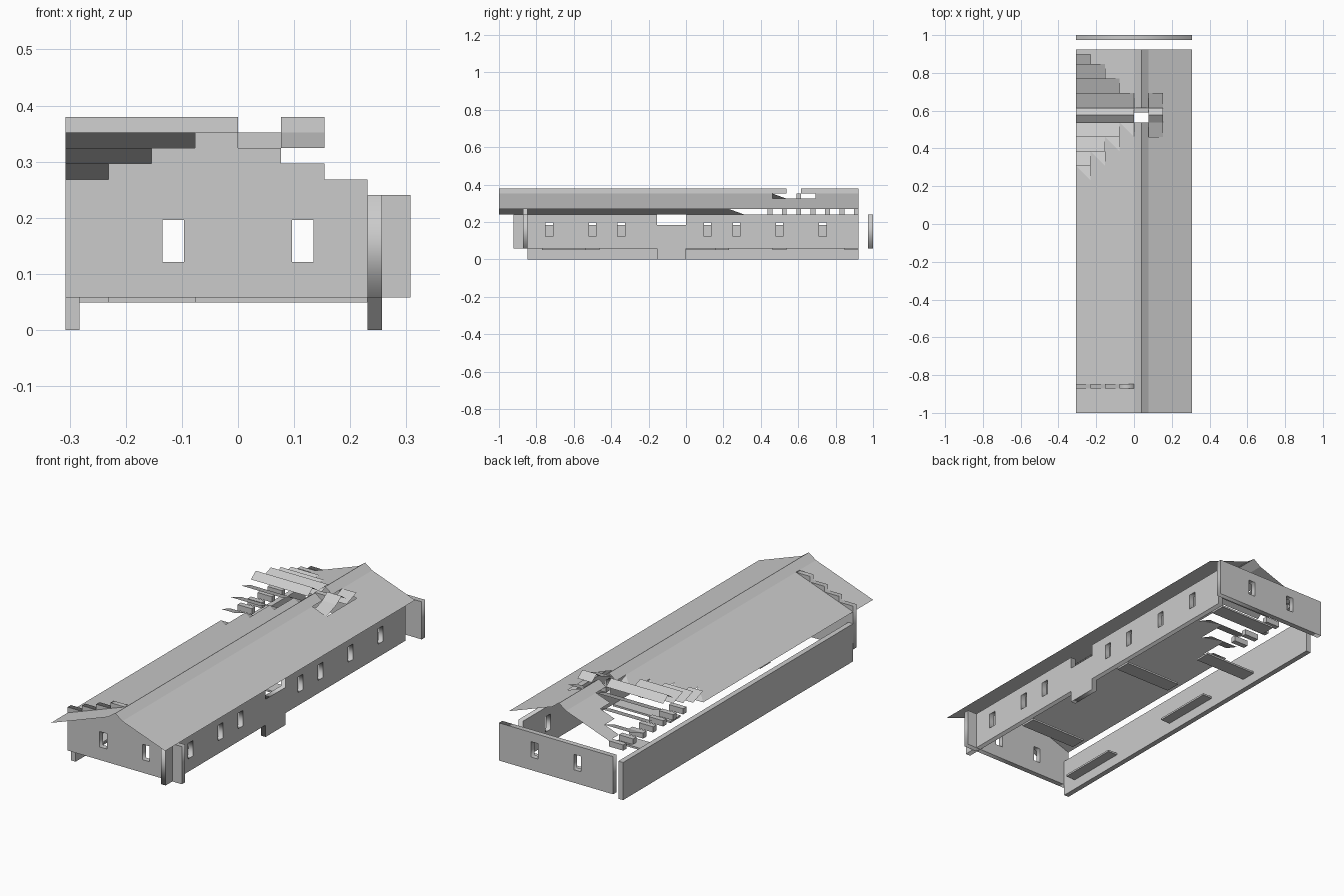
import bpy, math

if "Cube" in bpy.data.objects:
    bpy.data.objects.remove(bpy.data.objects["Cube"])

U = 1 / 13          # plan grid cell
P = 0.0277          # rise per roof cell
T = U / 3           # wall thickness
FLOOR, EAVE = 0.0577, 0.241


def mesh(name, polys):
    """One object from a list of polygons given as coordinate tuples."""
    verts, faces, index = [], [], {}
    for poly in polys:
        face = []
        for p in poly:
            key = tuple(round(c, 5) for c in p)
            if key not in index:
                index[key] = len(verts)
                verts.append(key)
            face.append(index[key])
        faces.append(face)
    me = bpy.data.meshes.new(name)
    me.from_pydata(verts, [], faces)
    ob = bpy.data.objects.new(name, me)
    bpy.context.collection.objects.link(ob)
    return ob


def box(name, x0, x1, y0, y1, z0, z1):
    bpy.ops.mesh.primitive_cube_add(size=1, location=((x0 + x1) / 2, (y0 + y1) / 2, (z0 + z1) / 2))
    ob = bpy.context.object
    ob.name = name
    ob.scale = (x1 - x0, y1 - y0, z1 - z0)
    return ob


def panel(name, outline, holes, axis, pos):
    """Wall of thickness T from an outline with window holes; pos is its low face."""
    cu = bpy.data.curves.new(name, 'CURVE')
    cu.dimensions = '2D'
    cu.fill_mode = 'BOTH'
    cu.extrude = T / 2
    for pts in [outline] + holes:
        sp = cu.splines.new('POLY')
        sp.points.add(len(pts) - 1)
        for q, (a, b) in zip(sp.points, pts):
            q.co = (a, b, 0, 1)
        sp.use_cyclic_u = True
    ob = bpy.data.objects.new(name, cu)
    bpy.context.collection.objects.link(ob)
    mid = pos + T / 2
    if axis == 'y':
        ob.location, ob.rotation_euler = (0, mid, 0), (math.pi / 2, 0, 0)
    else:
        ob.location, ob.rotation_euler = (mid, 0, 0), (math.pi / 2, 0, math.pi / 2)
    bpy.ops.object.select_all(action='DESELECT')
    ob.select_set(True)
    bpy.context.view_layer.objects.active = ob
    bpy.ops.object.convert(target='MESH')


def window(c):
    c *= U
    return [(c - U / 4, 0.121), (c + U / 4, 0.121), (c + U / 4, 0.196), (c - U / 4, 0.196)]


# Front wall with stepped gable
gable = [(-4 * U, FLOOR)]
for i, n in enumerate([1, 2, 3, 4, 3, 2, 1, 0]):
    gable += [((i - 4) * U, EAVE + n * P), ((i - 3) * U, EAVE + n * P)]
gable.append((4 * U, FLOOR))
panel("front_wall", gable, [window(-1.5), window(1.5)], 'y', -11 * U - T)

# Back wall, set away from the house
panel("back_wall", [(-4 * U, FLOOR), (4 * U, FLOOR), (4 * U, EAVE), (-4 * U, EAVE)],
      [window(-1.5), window(1.5)], 'y', 13 * U - T)

# Right wall with lowered door section
LOW = EAVE - FLOOR
panel("right_wall",
      [(-12 * U, FLOOR), (-2 * U, FLOOR), (-2 * U, 0), (0, 0), (0, FLOOR), (12 * U, FLOOR),
       (12 * U, EAVE), (0, EAVE), (0, LOW), (-2 * U, LOW), (-2 * U, EAVE), (-12 * U, EAVE)],
      [window(c) for c in (-9.5, -6.5, -4.5, 1.5, 3.5, 6.5, 9.5)], 'x', 3 * U)

# Left wall, sunk to the ground
box("left_wall", -4 * U, -4 * U + T, -11 * U, 12 * U, 0, LOW)

# Floor slabs
for k, (x0, x1, y0, y1) in enumerate([(-4, -3, -10, -6), (-4, -3, -1, 3), (-1, 3, -7, -6),
                                      (-1, 3, 2, 3), (-4, 0, 6, 7), (-1, 3, 11, 12)]):
    box(f"floor_slab_{k}", x0 * U, x1 * U, y0 * U, y1 * U, 0.0487, FLOOR)


def along_y(x0, x1, y0, y1, za, zb):
    """Roof sheet sloping across x."""
    return [(x0 * U, y0 * U, za), (x1 * U, y0 * U, zb), (x1 * U, y1 * U, zb), (x0 * U, y1 * U, za)]


def along_x(x0, x1, y0, y1, za, zb):
    """Roof sheet sloping across y."""
    return [(x0 * U, y0 * U, za), (x1 * U, y0 * U, za), (x1 * U, y1 * U, zb), (x0 * U, y1 * U, zb)]


TOP = EAVE + 4 * P
PEAK = TOP + P
main, dormer = [], []

# Left slope in strips, cut back in steps around the side gable
for i in range(4):
    x, z = i - 4, EAVE + i * P
    main.append(along_y(x, x + 1, -13, 3 + i, z, z + P))
    if i:
        main.append(along_y(x, x + 1, 12 - i, 12, z, z + P))
    # corner tile
    a, b, c, d = along_y(x, x + 1, 3 + i, 4 + i, z, z + P)
    c = (c[0], c[1], z)
    dormer += [(a, b, d), (b, c, d)]
    # saw-tooth side gable tiles
    for j in range(4 + i, 7):
        zj = EAVE + (j - 3) * P
        dormer.append(along_x(x, x + 1, j, j + 1, zj + P, zj))
    for j in range(8, 12 - i):
        zj = EAVE + (11 - j) * P
        dormer.append(along_x(x, x + 1, j, j + 1, zj, zj + P))

# Main ridge, open where the side gable crosses
for y0, y1 in ((-13, 7), (8, 12)):
    main += [along_y(0, 0.5, y0, y1, TOP, PEAK), along_y(0.5, 1, y0, y1, PEAK, TOP)]

# Right slope with the small opening
for y0, y1 in ((-13, 6), (9, 12)):
    main.append(along_y(1, 2, y0, y1, TOP, TOP - P))
main.append(along_y(2, 4, -13, 12, TOP - P, TOP - 3 * P))

# Side gable ridge and the two tiles right of the main ridge
for x0, x1 in ((-4, 0), (1, 2)):
    dormer += [along_x(x0, x1, 7, 7.5, TOP, PEAK), along_x(x0, x1, 7.5, 8, PEAK, TOP)]
for y in (6, 8):
    dormer.append(along_x(1, 2, y, y + 1, TOP - P, TOP))

mesh("main_roof", main)
mesh("side_gable_roof", dormer)

# Small wall blocks under the side gable
for j in range(5, 12):
    box(f"gable_block_{j}", -4 * U, -3 * U, (j + 1) * U - T, (j + 1) * U, EAVE, EAVE + P)
box("ridge_block", 0, U, 8 * U - T, 8 * U, TOP - P, TOP)
